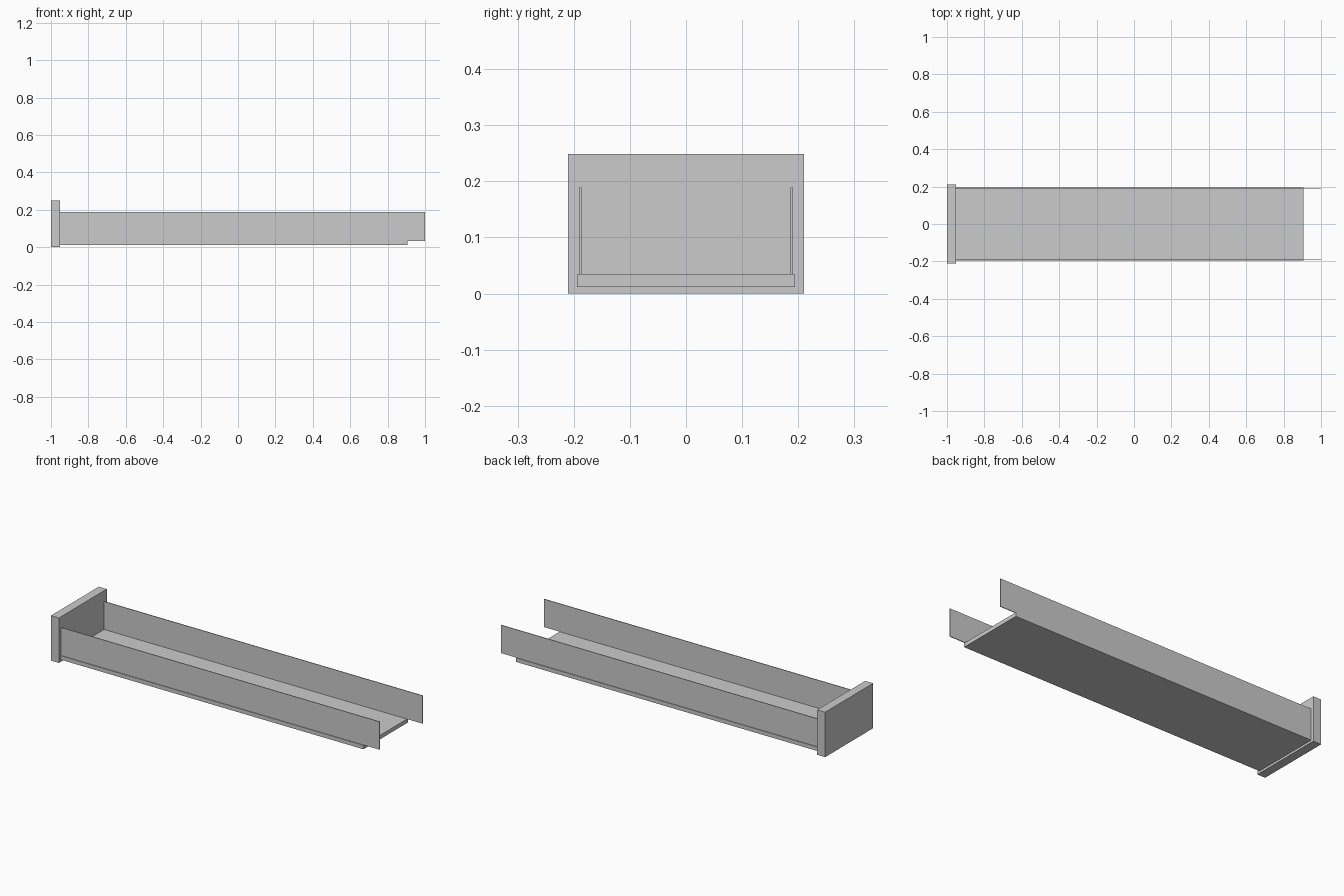
import bpy
import bmesh
from mathutils import Vector

if "Cube" in bpy.data.objects:
    bpy.data.objects.remove(bpy.data.objects["Cube"])


def box(name, lo, hi):
    lo, hi = Vector(lo), Vector(hi)
    bm = bmesh.new()
    bmesh.ops.create_cube(bm, size=1)
    for v in bm.verts:
        v.co = Vector([c * s for c, s in zip(v.co, hi - lo)])
    mesh = bpy.data.meshes.new(name)
    bm.to_mesh(mesh)
    bm.free()
    obj = bpy.data.objects.new(name, mesh)
    obj.location = (lo + hi) / 2
    bpy.context.collection.objects.link(obj)
    return obj


# Upright panel closing the left end
box("end_panel", (-1, -0.21, 0), (-0.951, 0.21, 0.249))

# Base board, slightly shorter than the side walls
box("base_board", (-0.951, -0.194, 0.012), (0.905, 0.194, 0.034))

# Thin side walls standing on the base and overhanging its open end
for name, y in (("front_wall", -0.1885), ("back_wall", 0.1885)):
    box(name, (-0.951, y - 0.002, 0.034), (1, y + 0.002, 0.189))
